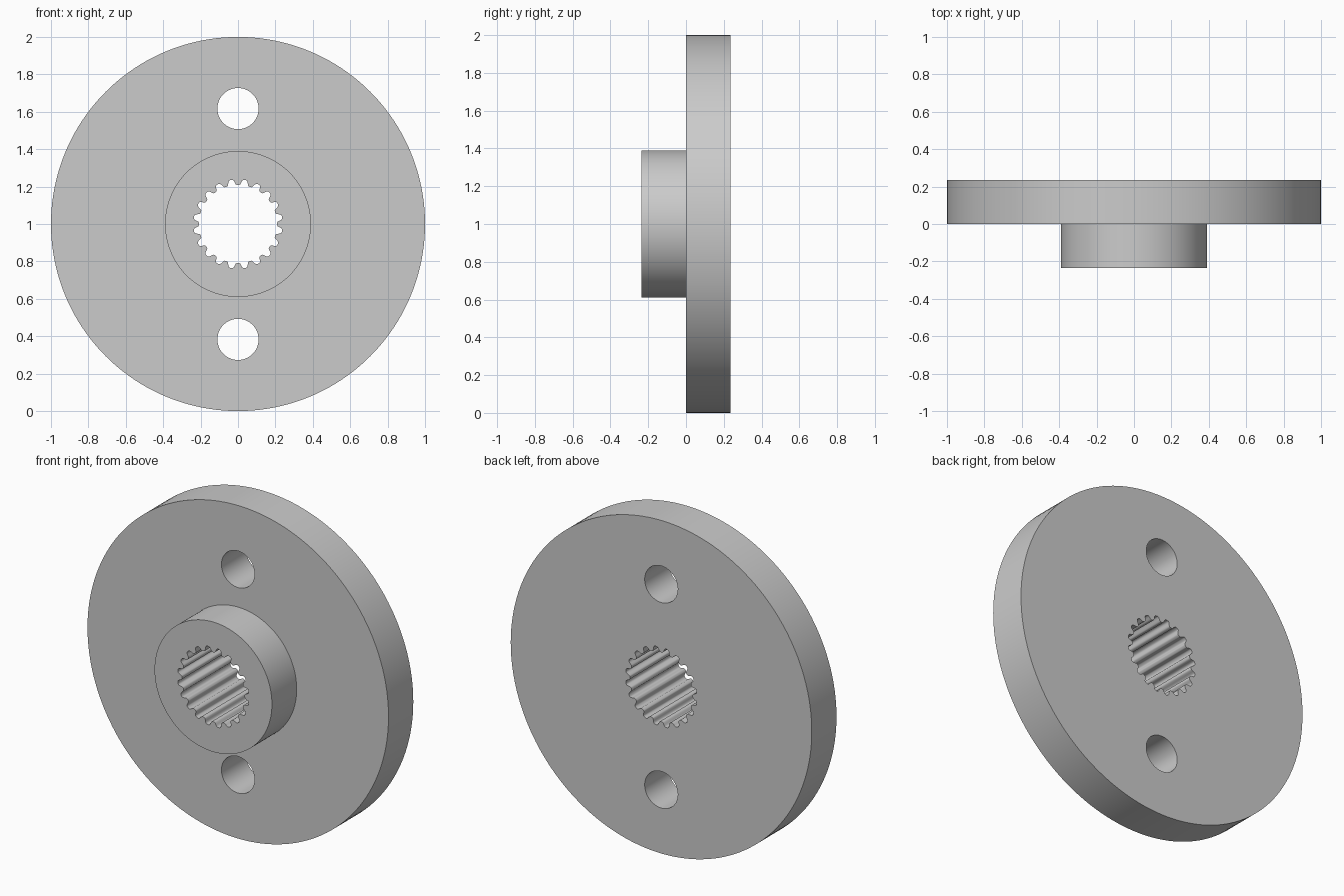
import bpy
import bmesh
from math import sin, cos, tanh, pi, radians
from mathutils import Vector

cube = bpy.data.objects.get("Cube")
if cube:
    bpy.data.objects.remove(cube, do_unlink=True)

DEPTH = 0.235        # thickness of flange and of hub
CENTRE = 1.0         # height of the axle
TEETH = 20
STEPS = 16           # points per tooth


def circle(radius, height=0.0, count=128):
    """Outline as (x, z) points, height measured from the axle."""
    return [(radius * cos(2 * pi * i / count),
             height + radius * sin(2 * pi * i / count)) for i in range(count)]


def toothed(mid, amplitude):
    """Splined bore outline with rounded teeth pointing inwards."""
    points = []
    for i in range(TEETH * STEPS):
        a = 2 * pi * i / (TEETH * STEPS)
        r = mid - amplitude * tanh(2 * cos(TEETH * a)) / tanh(2)
        points.append((r * cos(a), r * sin(a)))
    return points


def ring(bm, outline, y):
    return [bm.verts.new((x, y, z + CENTRE)) for x, z in outline]


def cap(bm, outlines, y, facing):
    """Flat face at depth y, bounded by an outer outline and holes."""
    edges = []
    for outline in outlines:
        verts = ring(bm, outline, y)
        edges += [bm.edges.new((v, verts[i - 1])) for i, v in enumerate(verts)]
    bmesh.ops.triangle_fill(bm, use_beauty=True, edges=edges,
                            normal=Vector((0, facing, 0)))


def wall(bm, outline, y0, y1):
    """Straight wall following an outline from y0 to y1."""
    a, b = ring(bm, outline, y0), ring(bm, outline, y1)
    for i in range(len(a)):
        bm.faces.new((a[i - 1], a[i], b[i], b[i - 1]))


rim = circle(1.0, count=160)
hub = circle(0.39)
bore = toothed(0.223, 0.015)
bolt_holes = [circle(0.11, side * 0.617, 64) for side in (1, -1)]

bm = bmesh.new()
# Flat faces: hub front, flange front, flange back
cap(bm, [hub, bore], -DEPTH, -1)
cap(bm, [rim, hub] + bolt_holes, 0, -1)
cap(bm, [rim, bore] + bolt_holes, DEPTH, 1)
# Walls: hub side, toothed bore, rim and bolt holes
wall(bm, hub, -DEPTH, 0)
wall(bm, bore, -DEPTH, DEPTH)
for outline in [rim] + bolt_holes:
    wall(bm, outline, 0, DEPTH)
bmesh.ops.remove_doubles(bm, verts=bm.verts, dist=0.00005)
bmesh.ops.recalc_face_normals(bm, faces=bm.faces)

mesh = bpy.data.meshes.new("splined_hub_flange")
bm.to_mesh(mesh)
bm.free()
flange = bpy.data.objects.new("splined_hub_flange", mesh)
bpy.context.collection.objects.link(flange)

# Plain grey metal
grey = bpy.data.materials.new("grey_metal")
grey.use_nodes = True
colour = (0.6, 0.6, 0.6, 1.0)
grey.diffuse_color = colour
for node in grey.node_tree.nodes:
    if node.type == 'BSDF_PRINCIPLED':
        node.inputs["Base Color"].default_value = colour
mesh.materials.append(grey)

# Smooth round walls, crisp rims
bpy.ops.object.select_all(action='DESELECT')
flange.select_set(True)
bpy.context.view_layer.objects.active = flange
bpy.ops.object.shade_smooth_by_angle(angle=radians(40))
